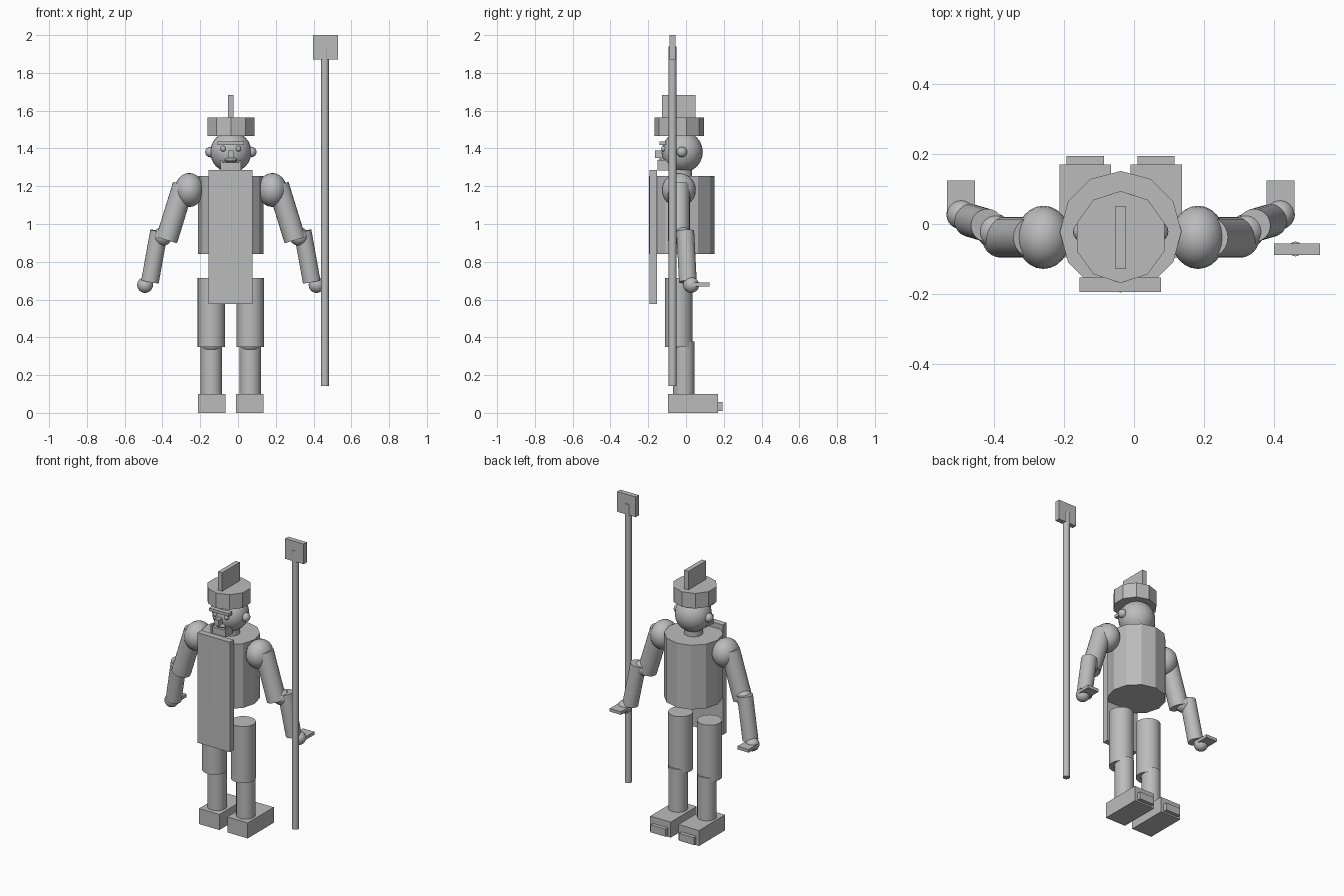
import bpy
from math import pi
from mathutils import Vector

if "Cube" in bpy.data.objects:
    bpy.data.objects.remove(bpy.data.objects["Cube"], do_unlink=True)

grey = bpy.data.materials.new("plain_grey")
grey.use_nodes = True
grey.diffuse_color = (0.5, 0.5, 0.5, 1)
grey.node_tree.nodes["Principled BSDF"].inputs["Base Color"].default_value = (0.5, 0.5, 0.5, 1)

CX = -0.038  # centre line of the figure


def finish(name, smooth):
    ob = bpy.context.object
    ob.name = name
    ob.data.materials.append(grey)
    bpy.ops.object.transform_apply(location=False, rotation=False, scale=True)
    if smooth:
        bpy.ops.object.shade_smooth_by_angle(angle=pi / 5)
    return ob


def box(name, lo, hi):
    lo, hi = Vector(lo), Vector(hi)
    bpy.ops.mesh.primitive_cube_add(size=1, location=(lo + hi) / 2)
    bpy.context.object.scale = hi - lo
    return finish(name, False)


def ball(name, centre, radii, segments=24):
    bpy.ops.mesh.primitive_uv_sphere_add(segments=segments, ring_count=segments // 2, location=centre)
    bpy.context.object.scale = radii
    return finish(name, True)


def rod(name, start, end, radius, sides=24, smooth=True):
    start, end = Vector(start), Vector(end)
    axis = end - start
    bpy.ops.mesh.primitive_cylinder_add(vertices=sides, radius=radius, depth=axis.length,
                                        location=(start + end) / 2)
    bpy.context.object.rotation_euler = Vector((0, 0, 1)).rotation_difference(axis).to_euler()
    return finish(name, smooth)


# Torso, front panel and neck
rod("torso", (CX, -0.022, 0.84), (CX, -0.022, 1.254), 0.173, 12, False)
box("front_panel", (-0.155, -0.193, 0.577), (0.077, -0.153, 1.286))
rod("neck", (CX, -0.022, 1.24), (CX, -0.022, 1.32), 0.055)

# Head, hat and crest
ball("head", (CX, -0.02, 1.381), (0.109, 0.109, 0.109))
rod("hat", (CX, -0.037, 1.466), (CX, -0.037, 1.563), 0.131, 10, False)
box("crest", (CX - 0.015, -0.128, 1.55), (CX + 0.015, 0.051, 1.682))

# Face
box("brow", (CX - 0.07, -0.14, 1.418), (CX + 0.07, -0.105, 1.437))
box("nose", (CX - 0.014, -0.165, 1.35), (CX + 0.014, -0.115, 1.39))
ball("mouth", (CX, -0.125, 1.339), (0.034, 0.02, 0.012), 16)
box("beard", (CX - 0.053, -0.145, 1.283), (CX + 0.053, -0.075, 1.326))

for side, s in (("right", -1), ("left", 1)):
    def at(x, y, z):
        return (CX + s * x, y, z)

    def side_box(name, x, half, y, z):
        box(f"{side}_{name}", (CX + s * x - half, y[0], z[0]), (CX + s * x + half, y[1], z[1]))

    # Eyes, ears and moustache ends
    ball(f"{side}_eye", at(0.04, -0.117, 1.398), (0.015,) * 3, 16)
    ball(f"{side}_ear", at(0.108, -0.022, 1.381), (0.028,) * 3, 16)
    side_box("moustache", 0.049, 0.005, (-0.15, -0.09), (1.283, 1.338))

    # Arms
    ball(f"{side}_shoulder", at(0.22, -0.038, 1.18), (0.077, 0.09, 0.09))
    rod(f"{side}_upper_arm", at(0.25, -0.038, 1.206), at(0.34, -0.038, 0.915), 0.058)
    ball(f"{side}_elbow", at(0.36, -0.02, 0.935), (0.05,) * 3)
    rod(f"{side}_forearm", at(0.38, -0.004, 0.962), at(0.428, 0.01, 0.694), 0.047)
    ball(f"{side}_hand", at(0.454, 0.027, 0.677), (0.042,) * 3)
    side_box("palm", 0.455, 0.04, (0.03, 0.124), (0.67, 0.69))

    # Legs and feet
    rod(f"{side}_thigh", at(0.103, -0.038, 0.349), at(0.103, -0.038, 0.714), 0.073)
    ball(f"{side}_knee", at(0.103, -0.025, 0.375), (0.06,) * 3)
    rod(f"{side}_shin", at(0.103, -0.012, 0.08), at(0.103, -0.012, 0.377), 0.057)
    side_box("foot", 0.101, 0.073, (-0.095, 0.17), (0, 0.1))
    side_box("foot_block", 0.101, 0.053, (0.16, 0.194), (0.01, 0.058))

# Pole with a square blade
rod("pole", (0.46, -0.071, 0.143), (0.46, -0.071, 1.94), 0.021, 16)
box("pole_blade", (0.398, -0.088, 1.87), (0.53, -0.056, 2.0))
